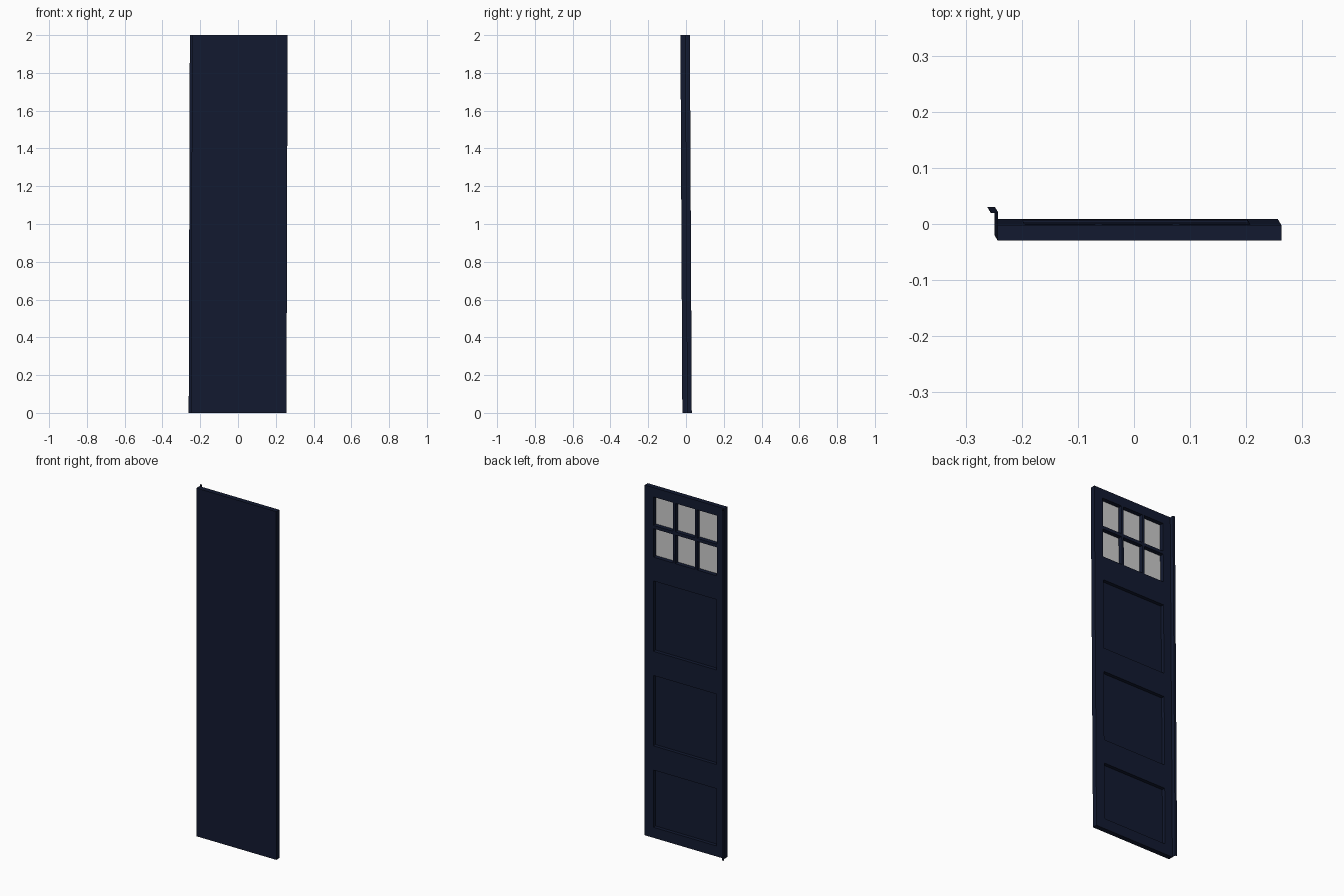
import bpy, bmesh

if "Cube" in bpy.data.objects:
    bpy.data.objects.remove(bpy.data.objects["Cube"])

navy = bpy.data.materials.new("dark_navy_paint")
navy.diffuse_color = (0.006, 0.010, 0.030, 1)
navy.use_nodes = True
navy.node_tree.nodes["Principled BSDF"].inputs["Base Color"].default_value = navy.diffuse_color

# Main planes of the door
X0, X1 = -0.246, 0.2595          # slab sides
YF, YB = -0.0245, 0.0035         # front and back of slab
OX0, OX1 = -0.197, 0.204         # opening sides
PANEL_Y, BOARD_Y, PANE_Y = -0.0165, -0.0225, -0.0205


def lean(v):
    # the whole door leans very slightly
    t = v.z - 1
    return (v.x + 0.003 * t, v.y - 0.005 * t, v.z)


def box(name, x, y, z, mat=navy):
    bm = bmesh.new()
    bmesh.ops.create_cube(bm, size=1)
    for v in bm.verts:
        for i, (a, b) in enumerate((x, y, z)):
            v.co[i] = a if v.co[i] < 0 else b
        v.co = lean(v.co)
    me = bpy.data.meshes.new(name)
    bm.to_mesh(me)
    bm.free()
    if mat:
        me.materials.append(mat)
    ob = bpy.data.objects.new(name, me)
    bpy.context.collection.objects.link(ob)
    return ob


# Plain front skin and full-height stiles
box("front_board", (X0, X1), (YF, BOARD_Y), (0, 2))
box("stile_left", (X0, OX0), (BOARD_Y, YB), (0, 2))
box("stile_right", (OX1, X1), (BOARD_Y, YB), (0, 2))

# Openings from the bottom up: three panels, then the window
openings = [(0.06, 0.387), (0.525, 0.927), (1.065, 1.467), (1.603, 1.947)]
edges = [0] + [z for o in openings for z in o] + [2]
for i in range(0, len(edges), 2):
    box(f"rail_{i // 2}", (OX0, OX1), (BOARD_Y, YB), (edges[i], edges[i + 1]))
for i, o in enumerate(openings[:3]):
    box(f"panel_{i}", (OX0, OX1), (BOARD_Y, PANEL_Y), o)

# Window: 3 x 2 panes with thin glazing bars
wz0, wz1 = openings[3]
bar_x, bar_z = 0.013, 0.018
pw = (OX1 - OX0 - 2 * bar_x) / 3
ph = (wz1 - wz0 - bar_z) / 2
for c in range(3):
    x = OX0 + c * (pw + bar_x)
    for r in range(2):
        z = wz0 + r * (ph + bar_z)
        box(f"window_pane_{c}_{r}", (x, x + pw), (BOARD_Y, PANE_Y), (z, z + ph), None)
    if c < 2:
        box(f"glazing_bar_upright_{c}", (x + pw, x + pw + bar_x), (BOARD_Y, YB), (wz0, wz1))
    box(f"glazing_bar_cross_{c}", (x, x + pw), (BOARD_Y, YB), (wz0 + ph, wz0 + ph + bar_z))

# Thin folded closing strip along the left edge
box("edge_strip_web", (X0, X0 + 0.001), (YB, 0.0255), (0, 2))
box("edge_strip_flange", (-0.258, X0 + 0.001), (0.0245, 0.0255), (0, 2))
